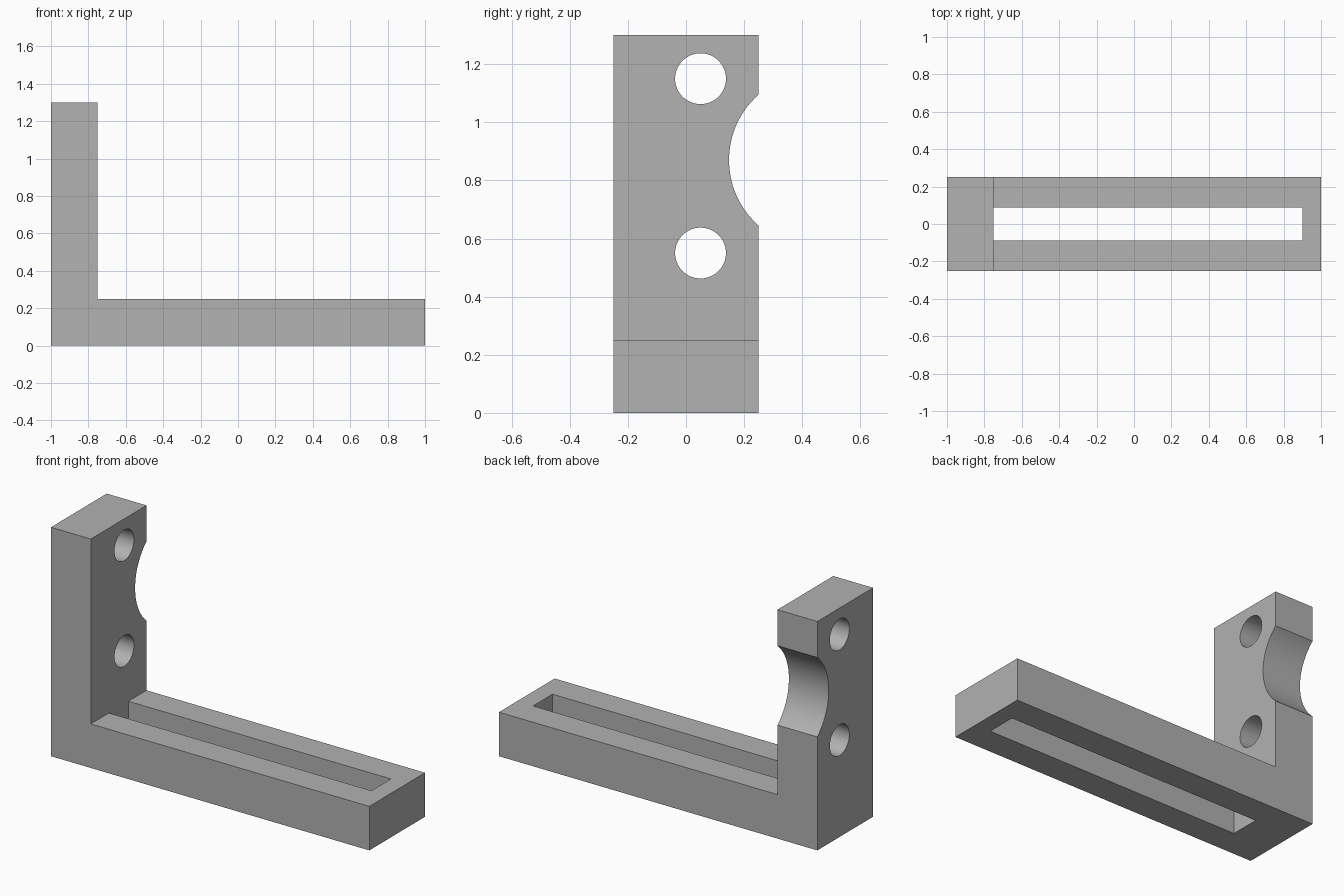
import bpy
import math

default = bpy.data.objects.get("Cube")
if default:
    bpy.data.objects.remove(default, do_unlink=True)

# Single plain grey
grey = bpy.data.materials.new("plain grey")
grey.use_nodes = True
color = (0.445, 0.445, 0.445, 1)
grey.diffuse_color = color
grey.node_tree.nodes["Principled BSDF"].inputs["Base Color"].default_value = color

WIDTH = 0.5
THICK = 0.25
HEIGHT = 1.3


def bracket_body():
    """L-shaped side profile extruded across the width."""
    inner = THICK - 1
    profile = [(-1, 0), (1, 0), (1, THICK), (inner, THICK), (inner, HEIGHT), (-1, HEIGHT)]
    n = len(profile)
    verts = [(x, y, z) for y in (-WIDTH / 2, WIDTH / 2) for x, z in profile]
    faces = [tuple(range(n)), tuple(reversed(range(n, 2 * n)))]
    faces += [(i, i + n, (i + 1) % n + n, (i + 1) % n) for i in range(n)]
    mesh = bpy.data.meshes.new("bracket")
    mesh.from_pydata(verts, [], faces)
    mesh.materials.append(grey)
    obj = bpy.data.objects.new("bracket", mesh)
    bpy.context.collection.objects.link(obj)
    return obj


def cut(body, cutter, name):
    """Subtract a cutter from the body and discard it."""
    cutter.name = name
    cutter.hide_render = True
    cutter.data.materials.append(grey)
    mod = body.modifiers.new(name, "BOOLEAN")
    mod.operation = "DIFFERENCE"
    mod.solver = "EXACT"
    mod.object = cutter
    bpy.ops.object.select_all(action="DESELECT")
    body.select_set(True)
    bpy.context.view_layer.objects.active = body
    bpy.ops.object.modifier_apply(modifier=name)
    bpy.data.objects.remove(cutter, do_unlink=True)


def cut_round(body, name, radius, y, z, sides):
    """Round cut through the upright, along x."""
    bpy.ops.mesh.primitive_cylinder_add(
        vertices=sides, radius=radius, depth=THICK * 2,
        location=(THICK / 2 - 1, y, z), rotation=(0, math.pi / 2, 0))
    cut(body, bpy.context.object, name)


bracket = bracket_body()

# Long slot through the base, flush with the upright
start, end = THICK - 1, 0.9
bpy.ops.mesh.primitive_cube_add(size=1, location=((start + end) / 2, 0, THICK / 2))
slot = bpy.context.object
slot.scale = (end - start, 0.175, THICK * 2)
cut(bracket, slot, "slot_cutter")

# Two bolt holes and the curved notch in the back edge
for name, z in (("lower_hole", 0.55), ("upper_hole", 1.15)):
    cut_round(bracket, name, 0.0875, 0.05, z, 64)
cut_round(bracket, "edge_notch", 0.3, 0.448, 0.87, 128)

# Smooth the curved walls, keep every edge sharp
bpy.ops.object.select_all(action="DESELECT")
bracket.select_set(True)
bpy.context.view_layer.objects.active = bracket
bpy.ops.object.shade_smooth_by_angle(angle=math.radians(30))
